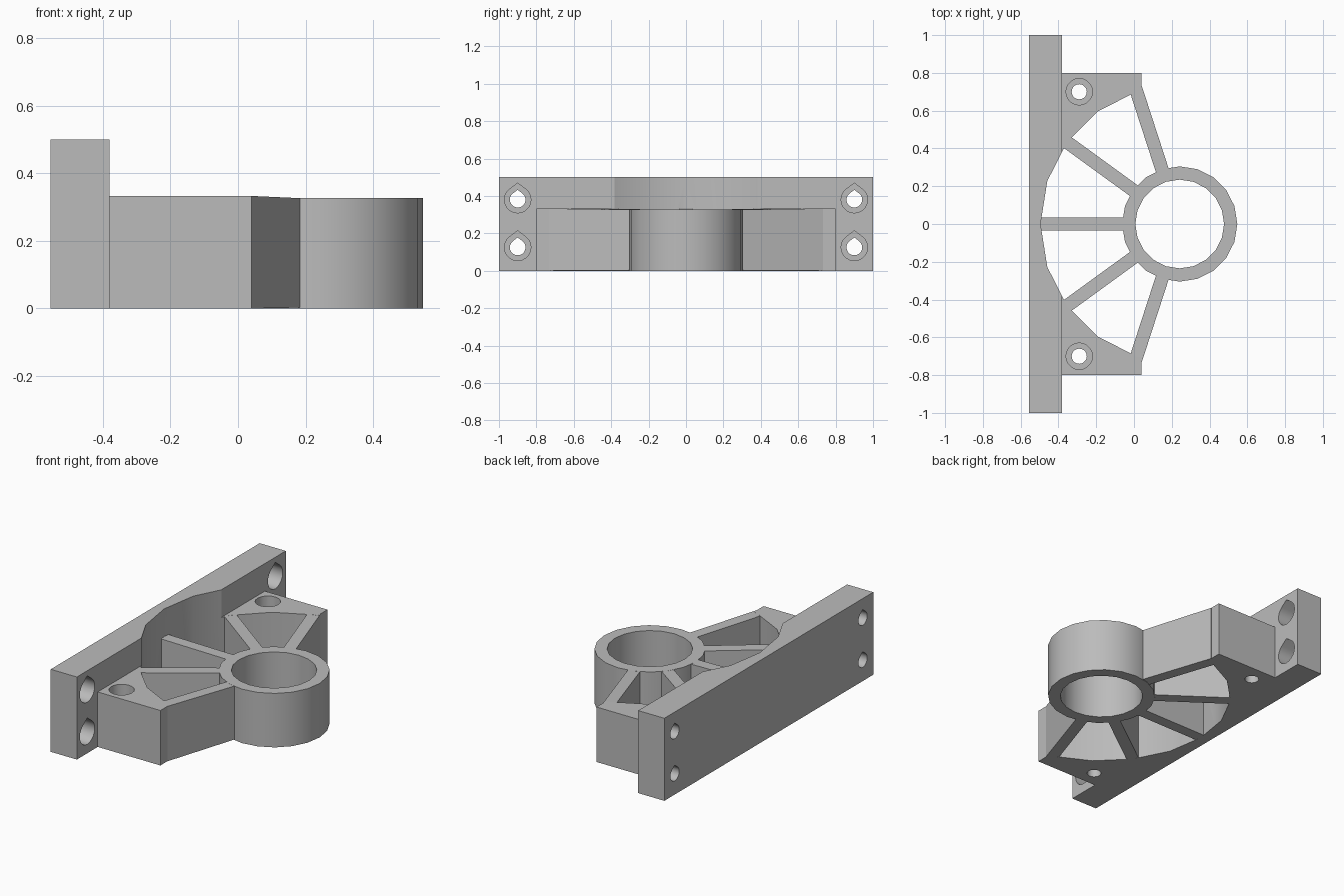
import bpy, bmesh, math
from mathutils import Vector

default = bpy.data.objects.get("Cube")
if default:
    bpy.data.objects.remove(default, do_unlink=True)

grey = bpy.data.materials.new("plain grey")
grey.use_nodes = True
grey.diffuse_color = (0.5, 0.5, 0.5, 1)
grey.node_tree.nodes["Principled BSDF"].inputs["Base Color"].default_value = (0.5, 0.5, 0.5, 1)

CENTRE = Vector((0.242, 0.0))   # axis of the bearing ring
SIDES = 20
BLOCK_TOP = 0.333
RING_TOP = 0.327


def loft(name, lower, upper):
    """Closed solid between two matching loops of 3D points."""
    bm = bmesh.new()
    a = [bm.verts.new(p) for p in lower]
    b = [bm.verts.new(p) for p in upper]
    bm.faces.new(a)
    bm.faces.new(b)
    for i in range(len(a)):
        j = (i + 1) % len(a)
        bm.faces.new((a[i], a[j], b[j], b[i]))
    bmesh.ops.recalc_face_normals(bm, faces=bm.faces)
    mesh = bpy.data.meshes.new(name)
    bm.to_mesh(mesh)
    bm.free()
    mesh.materials.append(grey)
    obj = bpy.data.objects.new(name, mesh)
    bpy.context.collection.objects.link(obj)
    return obj


def prism(name, pts, start, end, along_x=False):
    place = (lambda p, w: (w, p[0], p[1])) if along_x else (lambda p, w: (p[0], p[1], w))
    return loft(name, [place(p, start) for p in pts], [place(p, end) for p in pts])


def box(name, x0, x1, half_y, top):
    return prism(name, [(x0, -half_y), (x1, -half_y), (x1, half_y), (x0, half_y)], 0, top)


def circle(cx, cy, r):
    steps = [2 * math.pi * i / SIDES for i in range(SIDES)]
    return [(cx + r * math.cos(t), cy + r * math.sin(t)) for t in steps]


def teardrop(cx, cy, r):
    """Circle with its top drawn up to a point."""
    pts = []
    for i in range(2, SIDES - 1):
        t = math.pi / 2 + 2 * math.pi * i / SIDES
        pts.append((cx + r * math.cos(t), cy + r * math.sin(t)))
    return pts + [(cx, cy + 1.25 * r)]


def combine(target, other, operation):
    mod = target.modifiers.new(operation.lower(), 'BOOLEAN')
    mod.operation = operation
    mod.solver = 'EXACT'
    mod.object = other
    bpy.ops.object.select_all(action='DESELECT')
    bpy.context.view_layer.objects.active = target
    target.select_set(True)
    bpy.ops.object.modifier_apply(modifier=mod.name)
    bpy.data.objects.remove(other, do_unlink=True)


# Mounting plate and the lower block in front of it
bracket = box("bearing_bracket", -0.555, -0.38, 1.0, 0.5)
combine(bracket, box("block", -0.47, 0.04, 0.8, BLOCK_TOP), 'UNION')

# Round clearance through the block and into the plate
combine(bracket, prism("clearance", circle(*CENTRE, 0.737), -0.1, 0.7), 'DIFFERENCE')

# Bearing ring, slightly tapered spokes, then the bore
combine(bracket, prism("ring", circle(*CENTRE, 0.305), 0, RING_TOP), 'UNION')
for angle in (108, 144, 180, 216, 252):
    t = math.radians(angle)
    out = Vector((math.cos(t), math.sin(t)))
    side = Vector((-out.y, out.x)) * 0.035

    def section(r, z0, z1):
        mid = CENTRE + out * r
        a, b = mid - side, mid + side
        return [(*a, z0), (*b, z0), (*b, z1), (*a, z1)]

    spoke = loft("spoke", section(0.265, 0.003, RING_TOP - 0.001), section(0.76, 0, BLOCK_TOP))
    combine(bracket, spoke, 'UNION')
combine(bracket, prism("bore", circle(*CENTRE, 0.235), -0.1, 0.7), 'DIFFERENCE')

# Counterbored screw holes: upright in the block, teardrops through the plate
for s in (-1, 1):
    for r, floor in ((0.04, -0.1), (0.07, 0.12)):
        hole = prism("block_hole", circle(-0.29, s * 0.7, r), floor, 0.45)
        combine(bracket, hole, 'DIFFERENCE')
    for z in (0.125, 0.38):
        for r, floor in ((0.042, -0.7), (0.071, -0.48)):
            hole = prism("plate_hole", teardrop(s * 0.9, z, r), floor, -0.3, along_x=True)
            combine(bracket, hole, 'DIFFERENCE')

bpy.ops.object.select_all(action='DESELECT')
bracket.select_set(True)
bpy.context.view_layer.objects.active = bracket
bpy.ops.object.shade_smooth_by_angle(angle=math.radians(25))
